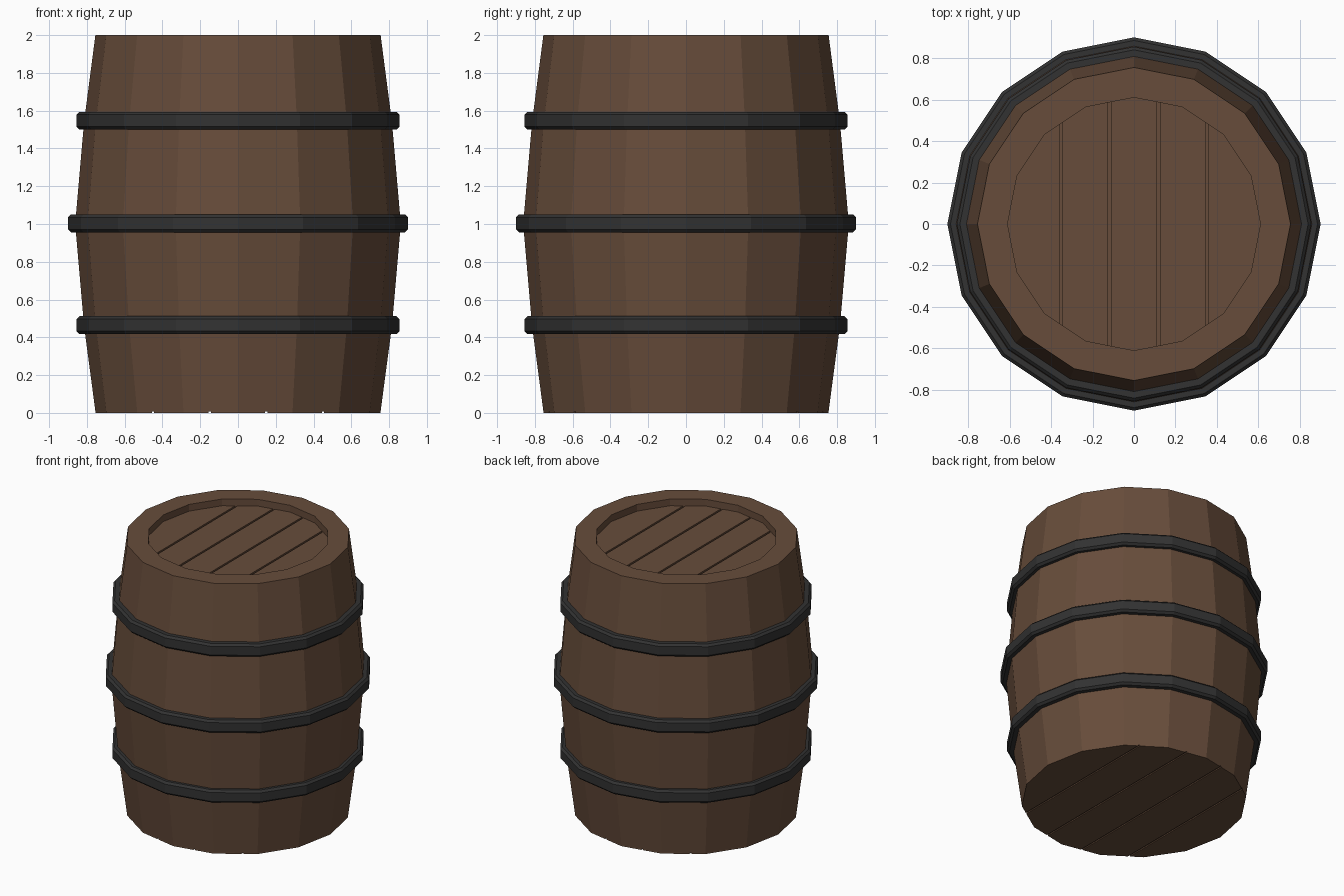
import bpy, bmesh
from math import cos, sin, pi

if "Cube" in bpy.data.objects:
    bpy.data.objects.remove(bpy.data.objects["Cube"])

SIDES = 16


def material(name, color):
    m = bpy.data.materials.new(name)
    m.diffuse_color = color
    m.use_nodes = True
    m.node_tree.nodes["Principled BSDF"].inputs["Base Color"].default_value = m.diffuse_color
    return m


wood = material("brown_wood", (0.135, 0.073, 0.043, 1))
iron = material("dark_iron", (0.032, 0.032, 0.032, 1))


def add_object(name, bm, mat):
    bmesh.ops.remove_doubles(bm, verts=bm.verts, dist=1e-5)
    bmesh.ops.recalc_face_normals(bm, faces=bm.faces)
    mesh = bpy.data.meshes.new(name)
    bm.to_mesh(mesh)
    bm.free()
    mesh.materials.append(mat)
    obj = bpy.data.objects.new(name, mesh)
    bpy.context.collection.objects.link(obj)
    return obj


def revolve(name, loop, mat):
    """Sweep a closed (radius, z) loop around z with flat sides."""
    bm = bmesh.new()
    rings = [[bm.verts.new((r * cos(2 * pi * i / SIDES), r * sin(2 * pi * i / SIDES), z))
              for r, z in loop] for i in range(SIDES)]
    n = len(loop)
    for i in range(SIDES):
        a, b = rings[i], rings[(i + 1) % SIDES]
        for j in range(n):
            k = (j + 1) % n
            bm.faces.new((a[j], b[j], b[k], a[k]))
    return add_object(name, bm, mat)


def disc(bm, radius, z):
    vs = [bm.verts.new((radius * cos(2 * pi * i / SIDES), radius * sin(2 * pi * i / SIDES), z))
          for i in range(SIDES)]
    return bm.faces.new(vs)


def planks(name, radius, z0, z1, pitch, gap):
    """A round end made of five boards running along y."""
    for p in range(-2, 3):
        bm = bmesh.new()
        face = disc(bm, radius, z0)
        for side in (-1, 1):
            if p * side == 2:
                continue
            x = p * pitch + side * (pitch - gap) / 2
            bmesh.ops.bisect_plane(bm, geom=bm.verts[:] + bm.edges[:] + bm.faces[:],
                                   plane_co=(x, 0, 0), plane_no=(side, 0, 0), clear_outer=True)
        out = bmesh.ops.extrude_face_region(bm, geom=bm.faces[:])
        bmesh.ops.translate(bm, vec=(0, 0, z1 - z0),
                            verts=[v for v in out["geom"] if isinstance(v, bmesh.types.BMVert)])
        # Close the lower side if the extrusion removed it
        holes = [e for e in bm.edges if e.is_boundary]
        if holes:
            bmesh.ops.holes_fill(bm, edges=holes, sides=0)
        add_object(f"{name}_{p + 3}", bm, wood)


# Bulging barrel wall with a thick rim
revolve("barrel_wall", [(0.755, 0.008), (0.815, 0.46), (0.862, 1.0), (0.815, 1.54),
                        (0.755, 2.0), (0.61, 2.0), (0.61, 0.008)], wood)

# Solid backing behind the boards at both ends
for label, radius, z in (("top_backing", 0.61, 1.93), ("bottom_backing", 0.755, 0.008)):
    bm = bmesh.new()
    face = disc(bm, radius, z)
    obj = add_object(label, bm, wood)
    if label == "bottom_backing":
        obj.data.flip_normals()

# Boards at both ends
planks("top_board", 0.61, 1.93, 1.95, 0.235, 0.014)
planks("bottom_board", 0.755, 0.0, 0.008, 0.30, 0.012)

# Bevelled iron hoops
for label, radius, z in (("lower_hoop", 0.855, 0.465), ("middle_hoop", 0.90, 1.003),
                         ("upper_hoop", 0.855, 1.547)):
    h, b = 0.047, 0.015
    revolve(label, [(radius - 0.06, z - h), (radius - b, z - h), (radius, z - h + b),
                    (radius, z + h - b), (radius - b, z + h), (radius - 0.06, z + h)], iron)
